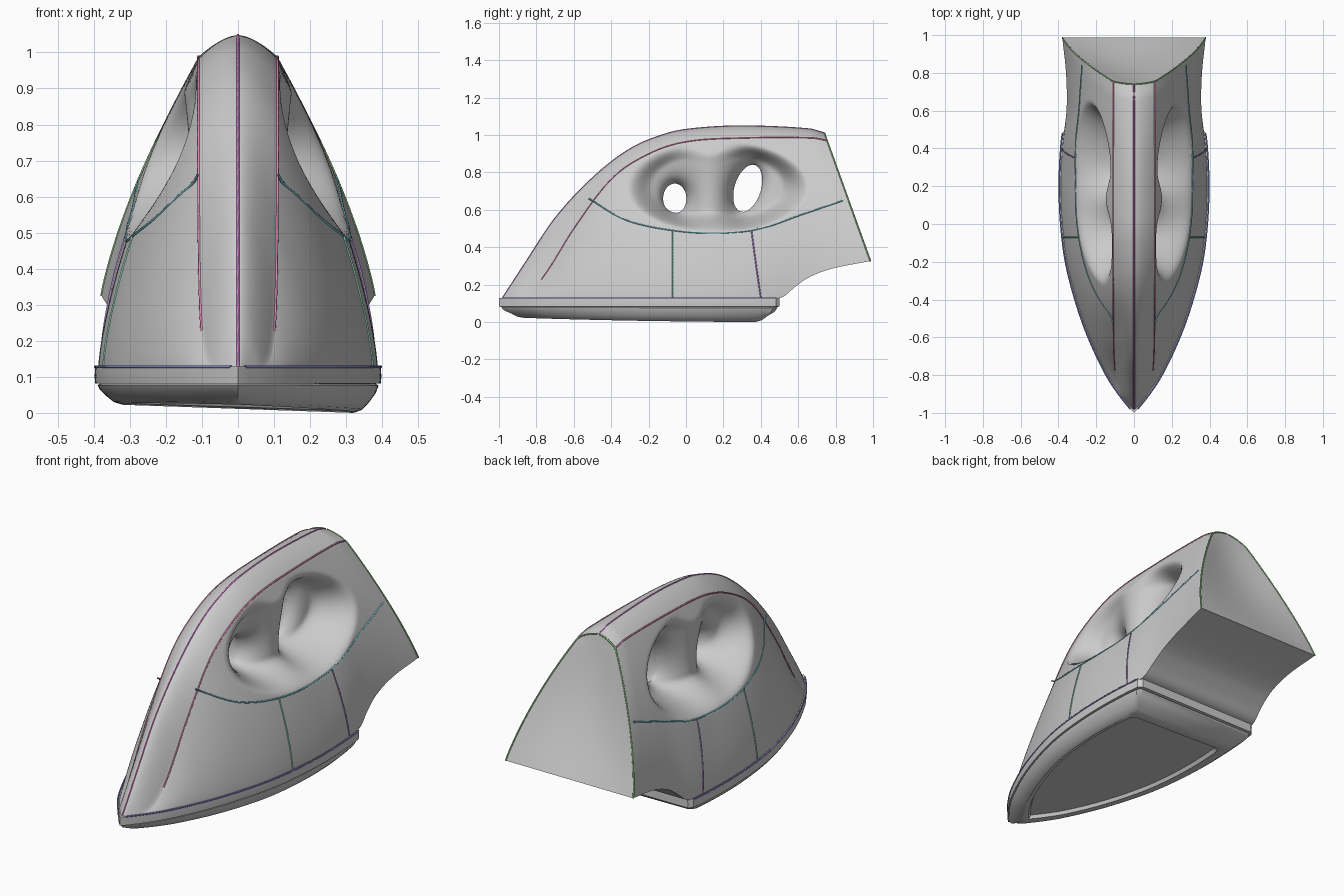
import bpy, bmesh, math

if "Cube" in bpy.data.objects:
    bpy.data.objects.remove(bpy.data.objects["Cube"])

def spl(pts, x):
    """Smooth curve through (x, value) points."""
    n = len(pts)
    x = min(max(x, pts[0][0]), pts[-1][0])
    i = next(k for k in range(n - 1) if x <= pts[k + 1][0])
    def slope(k):
        a, b = pts[max(k - 1, 0)], pts[min(k + 1, n - 1)]
        return (b[1] - a[1]) / (b[0] - a[0])
    (x0, a), (x1, b) = pts[i], pts[i + 1]
    h = x1 - x0
    t = (x - x0) / h
    return ((2*t**3 - 3*t**2 + 1) * a + (t**3 - 2*t**2 + t) * h * slope(i)
            + (3*t**2 - 2*t**3) * b + (t**3 - t**2) * h * slope(i + 1))

def smooth(t):
    t = min(max(t, 0), 1)
    return t * t * (3 - 2 * t)

# Profiles along the length: ridge height, shoulder height, half width, underside
RIDGE = [(-.98, .13), (-.85, .33), (-.7, .555), (-.5, .77), (-.3, .925), (-.1, 1.008),
         (.05, 1.035), (.3, 1.048), (.66, 1.032), (.74, 1.01)]
SHOULDER = [(-.98, .12), (-.85, .15), (-.75, .26), (-.6, .5), (-.4, .765), (-.2, .9),
            (0, .965), (.3, .985), (.66, .985), (.74, .97)]
WIDTH = [(-.98, .012), (-.9, .075), (-.8, .14), (-.6, .235), (-.4, .305), (-.2, .355),
         (0, .38), (.2, .388), (.4, .38), (.6, .36), (.8, .37), (.98, .395)]
UNDER = [(.44, .12), (.52, .135), (.58, .185), (.66, .24), (.78, .285), (.98, .325)]

def hole(y, z, cy, cz, ry, rz, tilt):
    """Funnel factor, negative inside the through hole."""
    c, s = math.cos(tilt), math.sin(tilt)
    dy, dz = y - cy, z - cz
    r = math.hypot((dy * c - dz * s) / ry, (dy * s + dz * c) / rz)
    return 1 - 1 / max(r, .75) ** 2

def recess(w, y, z):
    """Carve the finger recess and its two holes into the side."""
    e = math.hypot((y - .165) / .49, (z - .725) / .25)
    if e >= 1:
        return w
    mid = math.exp(-((y - .14) / .12) ** 2)
    m = smooth((1 - e) / (.3 + .2 * mid))
    column = .08 + .09 * math.exp(-((y - .14) / .17) ** 2)
    target = column * hole(y, z, -.06, .66, .062, .08, 0) \
        * hole(y, z, .33, .715, .07, .13, .3)
    return w + (min(target, w) - w) * m

NS, NV, NC, NB = 150, 70, 12, 6

def column(s):
    """One cross-section, leaning back toward the heel."""
    zt, ze = spl(RIDGE, s), spl(SHOULDER, s)
    lean = .36 * smooth((s + .1) / .84)
    z0 = .12
    for _ in range(12):
        z0 = spl(UNDER, s + lean * (zt - z0))
    pts = []
    for i in range(NV + 1):
        z = z0 + (ze - z0) * i / NV
        y = s + lean * (zt - z)
        w = spl(WIDTH, y)
        rw = min(w * .97, .11 * math.tanh(w / .1))
        t = max(0, (z - .12) / max(ze - .12, .001))
        p = 1.45 + .55 * smooth((y - .2) / .5)
        pts.append((recess(rw + (w - rw) * (1 - t ** p), y, z), y, z))
    x, _, _ = pts[-1]
    for i in range(1, NC + 1):
        q = i / NC
        z = ze + (zt - ze) * (1 - (1 - q) ** 1.7)
        pts.append((x * (1 - q), s + lean * (zt - z), z))
    return pts

grid = [column(-.98 + 1.72 * j / NS) for j in range(NS + 1)]

def add_mirror(ob):
    m = ob.modifiers.new("Mirror", 'MIRROR')
    m.use_clip = True
    m.merge_threshold = .0005

def finish(bm, name, angle=40):
    bmesh.ops.recalc_face_normals(bm, faces=bm.faces)
    me = bpy.data.meshes.new(name)
    bm.to_mesh(me)
    bm.free()
    ob = bpy.data.objects.new(name, me)
    bpy.context.collection.objects.link(ob)
    bpy.ops.object.select_all(action='DESELECT')
    ob.select_set(True)
    bpy.context.view_layer.objects.active = ob
    bpy.ops.object.shade_smooth_by_angle(angle=math.radians(angle))
    return ob

def skin(bm, rows, close=False):
    vs = [[bm.verts.new(p) for p in r] for r in rows]
    n = len(rows[0])
    for a, b in zip(vs, vs[1:]):
        for i in range(n if close else n - 1):
            k = (i + 1) % n
            bm.faces.new((a[i], a[k], b[k], b[i]))
    return vs

# Body: half shell, heel face and heel underside, cut at the middle and mirrored
bm = bmesh.new()
skin(bm, grid)
rear = grid[-1]
zlo, zhi = rear[0][2], rear[-1][2]
skin(bm, [[(x * (1 - k / NB), y - .035 * math.sin(math.pi * (z - zlo) / (zhi - zlo))
            * math.sin(math.pi / 2 * k / NB), z) for x, y, z in rear] for k in range(NB + 1)])
skin(bm, [[(c[0][0] * (1 - k / NB), c[0][1], c[0][2]) for c in grid if c[0][1] > .42]
          for k in range(NB + 1)])
bmesh.ops.remove_doubles(bm, verts=bm.verts, dist=.0003)
bmesh.ops.bisect_plane(bm, geom=bm.verts[:] + bm.edges[:] + bm.faces[:], dist=.0001,
                       plane_co=(0, 0, 0), plane_no=(1, 0, 0), clear_inner=True)
add_mirror(finish(bm, "body_with_handle"))

# Plates below the body: stacked scaled copies of one pointed outline
ys = [-.98 + 1.46 * (i / 48) ** 1.2 for i in range(49)]
half = [(spl(WIDTH, y) + .008, y) for y in ys]
outline = [(0, -1)] + half + [(half[-1][0] - .02, .5)]
outline += [(-x, y) for x, y in reversed(outline[1:])]

def plate(name, layers, floor=False, tilt=0, roll=0):
    """Stack of outlines; tilt and roll lift the underside at the nose and left."""
    bm = bmesh.new()
    rows = []
    for sx, sy, z in layers:
        row = [(x * sx, -.25 + (y + .25) * sy) for x, y in outline]
        fade = max(0, 1 - z / .08)
        rows.append([(x, y, z + fade * (tilt * max(0, .3 - y) + roll * (.32 - x)))
                     for x, y in row])
    vs = skin(bm, rows, True)
    if floor:
        bm.faces.new(vs[-1])
    return finish(bm, name, 30)

plate("base_band", [(.94, .95, .128), (1, 1, .128), (1.005, 1, .1), (1, 1, .082), (.94, .95, .08)])
plate("sole_plate", [(.95, .96, .084), (.985, .985, .076), (.965, .965, .055), (.92, .91, .03),
                     (.87, .87, .008), (.82, .83, 0), (.76, .78, .006), (.73, .76, .03)],
      True, .01, .035)

# Thin coloured seam lines lying on the surface
def seam(name, pts, color, mirror=True):
    cu = bpy.data.curves.new(name, 'CURVE')
    cu.dimensions = '3D'
    cu.bevel_depth = .004
    cu.bevel_resolution = 1
    sp = cu.splines.new('POLY')
    sp.points.add(len(pts) - 1)
    for p, co in zip(sp.points, pts):
        p.co = (*co, 1)
    mat = bpy.data.materials.new(name)
    mat.diffuse_color = (*color, 1)
    mat.use_nodes = True
    mat.node_tree.nodes["Principled BSDF"].inputs["Base Color"].default_value = mat.diffuse_color
    cu.materials.append(mat)
    ob = bpy.data.objects.new(name, cu)
    bpy.context.collection.objects.link(ob)
    if mirror:
        ob.modifiers.new("Mirror", 'MIRROR')

flat = [p for c in grid for p in c[:NV + 1]]

def on_side(path, n=24):
    """Lay a (y, z) path onto the side surface."""
    out = []
    for i in range(n + 1):
        t = (len(path) - 1) * i / n
        y = spl([(k, p[0]) for k, p in enumerate(path)], t)
        z = spl([(k, p[1]) for k, p in enumerate(path)], t)
        near = sorted(flat, key=lambda p: (p[1] - y) ** 2 + (p[2] - z) ** 2)[:4]
        out.append((sum(p[0] for p in near) / 4, y, z))
    xs = [p[0] for p in out]
    return [(sum(xs[max(i - 1, 0):i + 2]) / len(xs[max(i - 1, 0):i + 2]), y, z)
            for i, (_, y, z) in enumerate(out)]

seam("ridge_seam", [c[-1] for c in grid[::3]], (.65, .2, .6), False)
seam("shoulder_seam", [c[NV] for c in grid[18::3]], (.75, .25, .45))
seam("heel_seam", rear[::3], (.3, .6, .25))
seam("recess_seam", on_side([(-.52, .66), (-.32, .545), (-.07, .49), (.18, .475),
                             (.4, .5), (.62, .575), (.84, .65)], 40), (.2, .6, .65))
seam("front_panel_seam", on_side([(-.07, .13), (-.07, .3), (-.07, .49)]), (.25, .65, .45))
seam("rear_panel_seam", on_side([(.4, .13), (.37, .34), (.35, .49)]), (.45, .25, .7))
seam("base_seam", [(x, y, .128) for x, y in half], (.25, .25, .65))
